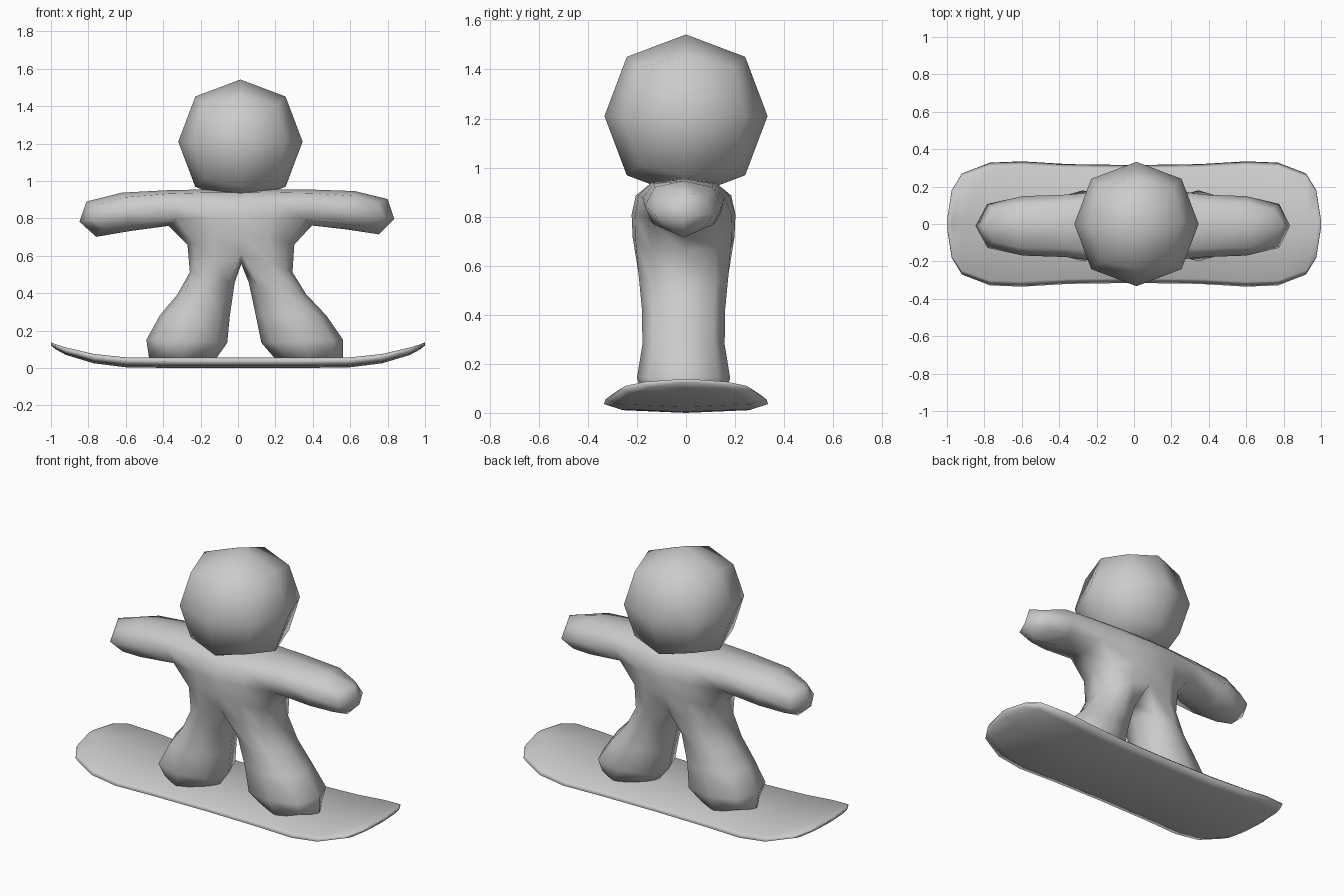
import bpy, bmesh

if "Cube" in bpy.data.objects:
    bpy.data.objects.remove(bpy.data.objects["Cube"])


def make(name, verts, faces, subdivide=False, limit=True):
    mesh = bpy.data.meshes.new(name)
    mesh.from_pydata(verts, [], faces)
    bm = bmesh.new()
    bm.from_mesh(mesh)
    bmesh.ops.recalc_face_normals(bm, faces=bm.faces)
    for f in bm.faces:
        f.smooth = True
    bm.to_mesh(mesh)
    bm.free()
    obj = bpy.data.objects.new(name, mesh)
    bpy.context.collection.objects.link(obj)
    if subdivide:
        mod = obj.modifiers.new("rounding", 'SUBSURF')
        mod.levels = mod.render_levels = 1
        mod.use_limit_surface = limit
    return obj


# Head: cube rounded once
r = 0.396
head_verts = [(0.013 + x * r, y * r, 1.21 + z * r)
              for x in (-1, 1) for y in (-1, 1) for z in (-1, 1)]
make("head", head_verts,
     [(0, 1, 3, 2), (4, 6, 7, 5), (0, 4, 5, 1), (2, 3, 7, 6), (0, 2, 6, 4), (1, 5, 7, 3)],
     True)

# Body: front-view cage (x, z, half depth), given a back and sides, then rounded
cage = {
    "top": (0.015, 0.955, 0.17), "chest": (0.015, 0.815, 0.24), "crotch": (0.015, 0.655, 0.20),
    # left side
    "hand_t0": (-0.885, 0.92, 0.155), "hand_b0": (-0.81, 0.645, 0.155),
    "sh_t0": (-0.36, 0.955, 0.155), "sh_b0": (-0.322, 0.823, 0.17),
    "hip0": (-0.218, 0.497, 0.17), "knee_o0": (-0.43, 0.29, 0.155),
    "knee_i0": (-0.05, 0.26, 0.155), "foot_o0": (-0.55, 0.01, 0.225), "foot_i0": (-0.065, 0.01, 0.225),
    # right side
    "hand_t1": (0.87, 0.935, 0.155), "hand_b1": (0.80, 0.66, 0.155),
    "sh_t1": (0.38, 0.957, 0.155), "sh_b1": (0.352, 0.823, 0.17),
    "hip1": (0.25, 0.497, 0.17), "knee_o1": (0.48, 0.29, 0.155),
    "knee_i1": (0.10, 0.26, 0.155), "foot_o1": (0.645, 0.01, 0.225), "foot_i1": (0.15, 0.01, 0.225),
}
names = list(cage)
n = len(names)
half = ["hand_t hand_b sh_b sh_t", "sh_t sh_b chest top", "sh_b hip crotch chest",
        "hip knee_o knee_i crotch", "knee_o foot_o foot_i knee_i"]
front = []
for side in "01":
    for quad in half:
        q = [names.index(k if k in cage else k + side) for k in quad.split()]
        front.append(q if side == "0" else q[::-1])
edges = {(q[i], q[(i + 1) % 4]) for q in front for i in range(4)}
faces = front + [[i + n for i in reversed(q)] for q in front]
faces += [(b, a, a + n, b + n) for a, b in edges if (b, a) not in edges]
verts = [(cage[k][0], s * cage[k][2] - 0.01, cage[k][1]) for s in (-1, 1) for k in names]
make("body", verts, faces, True, limit=False)

# Board: cross-sections along x (x, half width, bottom z, top z)
stations = [(0, 0.315, 0.0, 0.055), (0.35, 0.32, 0.0, 0.055), (0.6, 0.335, 0.004, 0.057),
            (0.77, 0.328, 0.025, 0.075), (0.92, 0.27, 0.07, 0.11), (0.975, 0.18, 0.10, 0.127),
            (1.0, 0.02, 0.12, 0.138)]
stations = [(-x, w, b, t) for x, w, b, t in stations[:0:-1]] + stations
verts, faces = [], []
for x, w, b, t in stations:
    m = b * 0.4 + t * 0.6
    e = b * 0.8 + t * 0.2
    verts += [(x, k * w, z) for k, z in ((-1, m), (-0.92, t), (0, t), (0.92, t), (1, m),
                                         (0.8, e), (0, b), (-0.8, e))]
for s in range(len(stations) - 1):
    for i in range(8):
        j = (i + 1) % 8
        faces.append((s * 8 + i, s * 8 + j, s * 8 + 8 + j, s * 8 + 8 + i))
last = (len(stations) - 1) * 8
faces += [tuple(range(8)), tuple(range(last, last + 8))]
make("board", verts, faces)
